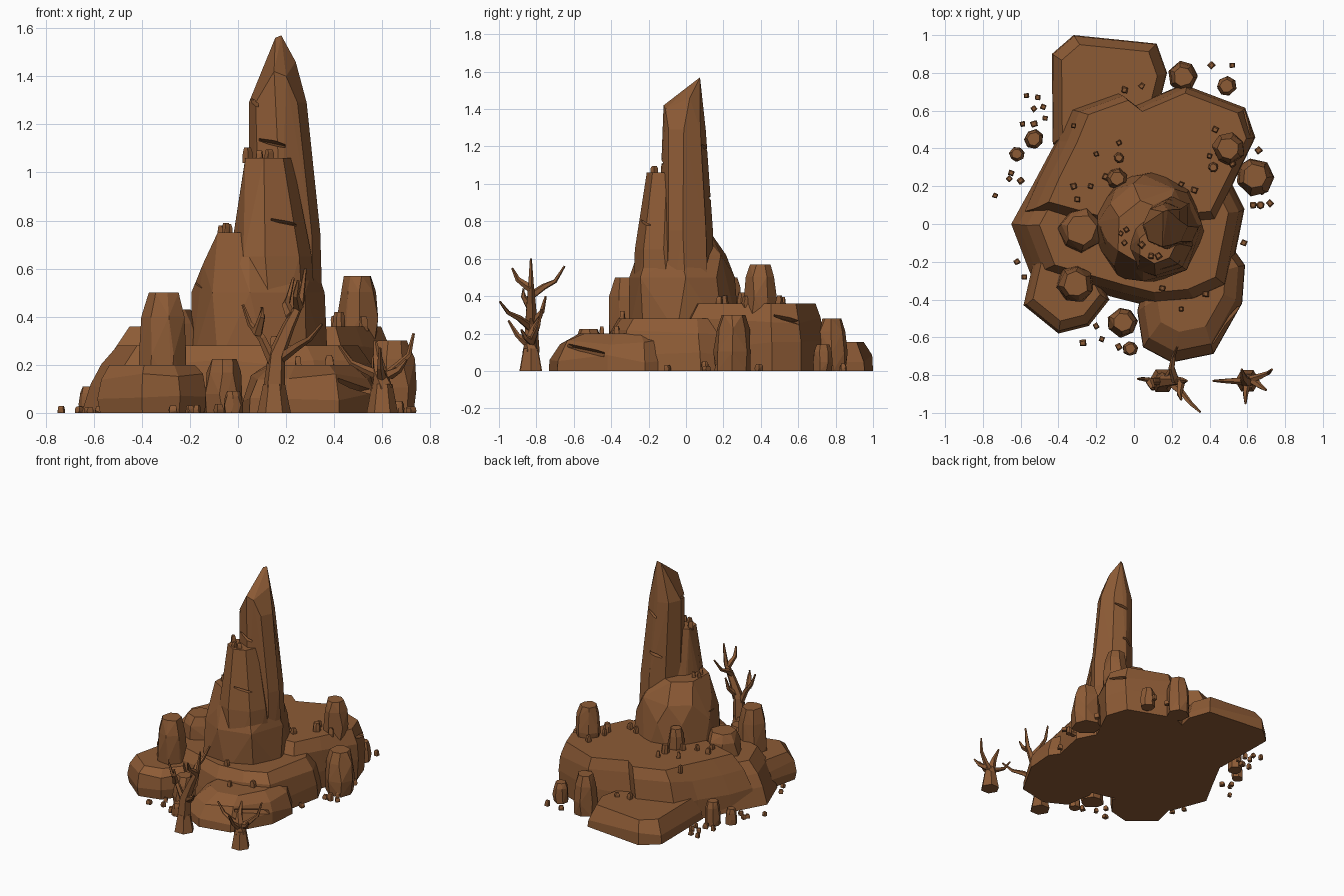
import bpy, bmesh, math, random
from mathutils import Vector

if "Cube" in bpy.data.objects:
    bpy.data.objects.remove(bpy.data.objects["Cube"])

random.seed(4)
rock_mat = bpy.data.materials.new("rock brown")
rock_mat.diffuse_color = (0.265, 0.104, 0.036, 1)
rock_mat.use_nodes = True
rock_mat.node_tree.nodes["Principled BSDF"].inputs["Base Color"].default_value = rock_mat.diffuse_color


def finish(name, bm):
    bmesh.ops.recalc_face_normals(bm, faces=bm.faces)
    me = bpy.data.meshes.new(name)
    bm.to_mesh(me)
    bm.free()
    ob = bpy.data.objects.new(name, me)
    me.materials.append(rock_mat)
    bpy.context.collection.objects.link(ob)
    return ob


def hull(name, pts):
    """Chiselled convex rock around a cloud of points."""
    bm = bmesh.new()
    for p in pts:
        bm.verts.new(p)
    res = bmesh.ops.convex_hull(bm, input=bm.verts)
    junk = set(res["geom_interior"] + res["geom_unused"])
    bmesh.ops.delete(bm, geom=[g for g in junk if isinstance(g, bmesh.types.BMVert)], context='VERTS')
    bmesh.ops.dissolve_limit(bm, angle_limit=0.06, verts=bm.verts, edges=bm.edges)
    return finish(name, bm)


def ring(x, y, z, r, n, jit=0.1, turn=0.0):
    out = []
    for i in range(n):
        a = turn + (i + random.uniform(-0.15, 0.15)) * math.tau / n
        k = r * (1 + random.uniform(-jit, jit))
        out.append((x + k * math.cos(a), y + k * math.sin(a), z))
    return out


def slab(name, outline, rings):
    """Flat-topped plateau: outline scaled about its middle and shifted at each height (z, scale, dx, dy)."""
    cx = sum(p[0] for p in outline) / len(outline)
    cy = sum(p[1] for p in outline) / len(outline)
    bm = bmesh.new()
    n = len(outline)
    rows = []
    for k, (z, s, dx, dy) in enumerate(rings):
        row = []
        for x, y in outline:
            mid = 0 < k < len(rings) - 1
            zz = z + (random.uniform(-0.025, 0.025) if mid else 0)
            row.append(bm.verts.new((cx + (x - cx) * s + dx, cy + (y - cy) * s + dy, zz)))
        rows.append(row)
    for a, b in zip(rows, rows[1:]):
        for i in range(n):
            j = (i + 1) % n
            bm.faces.new((a[i], a[j], b[j], b[i]))
    bm.faces.new(rows[0][::-1])
    bm.faces.new(rows[-1])
    return finish(name, bm)


def pillar(name, x, y, z, r, h, n=7):
    t = random.random() * 6
    pts = []
    for f, s in ((0, 0.97), (0.35, 1.0), (0.75, 0.9), (1, 0.66)):
        pts += ring(x, y, z + f * h, r * s, n, 0.08, t)
    return hull(name, pts)


def crack(target, x, y, z, angle, w, t=0.02, depth=0.05):
    """Cut a thin wedge-shaped gouge; angle is the outward direction."""
    o = Vector((math.cos(angle), math.sin(angle), 0))
    s = Vector((-o.y, o.x, 0))
    c = Vector((x, y, z))
    up = Vector((0, 0, 1))
    out = c + o * 0.12
    k = t * (depth + 0.12) / depth
    cut = hull("crack_cutter", [c - o * depth + s * w * 0.6, c - o * depth - s * w * 0.6 + up * t,
                                out + s * w - up * k * 0.4, out + s * w + up * k * 0.3,
                                out - s * w + up * k * 1.1, out - s * w + up * k * 0.4])
    cut.hide_render = True
    cut.display_type = 'WIRE'
    m = target.modifiers.new("crack", 'BOOLEAN')
    m.object = cut
    m.operation = 'DIFFERENCE'
    m.solver = 'EXACT'


# base plateaus
upper = slab("upper_plateau", [(-.6, .06), (-.53, .22), (-.42, .44), (-.35, .61), (-.1, .7), (-.01, .63),
                               (.26, .745), (.59, .62), (.645, .46), (.52, .2), (.42, 0), (-.2, -.05)],
             [(0, .98, 0, 0), (.14, .98, .01, 0), (.27, .93, .035, 0), (.36, .84, .05, .005)])
slab("lower_plateau", [(-.65, 0), (-.55, -.26), (-.1, -.39), (.1, -.44), (.32, -.42), (.5, -.34),
                       (.585, .08), (.5, .25), (-.38, .5), (-.54, .2)],
     [(0, 1, 0, 0), (.1, .965, .015, 0), (.2, .91, .025, 0), (.28, .81, .03, .01)])
slab("back_shelf", [(-.43, .42), (-.435, .9), (-.32, 1), (.12, .955), (.175, .8), (.1, .5)],
     [(0, 1, 0, 0), (.07, .98, 0, 0), (.155, .83, 0, -.01)])
front = slab("front_right_shelf", [(.02, -.46), (.05, -.65), (.2, -.73), (.42, -.685), (.57, -.42),
                                   (.585, -.22), (.5, -.1), (.1, -.15)],
             [(0, 1.01, 0, 0), (.06, 1, 0, 0), (.15, .88, 0, .02), (.2, .64, 0, .05)])
slab("front_left_shelf", [(-.585, -.43), (-.53, -.19), (-.4, -.15), (-.2, -.27), (-.13, -.4),
                          (-.24, -.54), (-.4, -.58)],
     [(0, .95, 0, 0), (.08, 1, 0, 0), (.14, .93, 0, 0), (.2, .78, 0, .02)])

# stepped crag, three tiers
low = hull("low_tier", ring(.08, -.02, .2, .30, 9, .04) + ring(.08, -.02, .5, .285, 8, .05)
           + ring(.08, -.01, .62, .24, 7, .06) + ring(.06, -.05, .75, .17, 7, .05))
mid = hull("middle_tier", ring(.13, -.09, .25, .2, 8, .04) + ring(.13, -.11, .65, .17, 8, .05)
           + ring(.12, -.11, 1.06, .1, 7, .06))
spire = hull("tall_spire", ring(.205, 0, .2, .155, 8, .03) + ring(.195, 0, .75, .145, 8, .03)
             + ring(.165, -.01, 1.29, .118, 8, .03)
             + [(.18, .075, 1.57), (.155, .065, 1.56), (.15, -.12, 1.42), (.2, -.11, 1.4), (.24, .02, 1.46)])

# gouges in the rock walls
for target, x, y, z, deg, w in ((spire, .06, -.06, 1.28, 215, .06), (spire, .14, -.12, 1.11, 262, .08),
                                (spire, .2, .1, 1.18, 85, .06), (spire, .16, .12, .9, 100, .06),
                                (mid, .2, -.24, .78, 290, .09), (low, -.2, -.07, .52, 190, .08)):
    crack(target, x, y, z, math.radians(deg), w)
crack(front, .49, -.54, .09, math.radians(-33), .17, .035)
crack(upper, .61, .54, .26, math.radians(25), .1, .03)

# standing stones: x, y, base z, radius, height
for i, s in enumerate(((-.31, -.32, .1, .1, .4), (-.28, -.03, .2, .12, .23), (.5, .4, .3, .085, .27),
                       (.64, .25, 0, .1, .3), (-.06, -.52, 0, .08, .225), (-.02, -.66, 0, .04, .09),
                       (-.53, .45, 0, .052, .17), (-.62, .37, 0, .04, .11), (.26, .78, 0, .08, .28),
                       (.49, .73, 0, .052, .14), (-.09, .24, .3, .055, .2), (.67, .1, 0, .022, .05),
                       (-.08, .35, .33, .028, .09), (.42, .3, .33, .028, .09))):
    pillar("standing_stone_%d" % i, *s)

# pebbles by resting height
pebbles = {
    0: [(-.57, .68), (-.51, .67), (-.53, .61), (-.48, .62), (-.59, .53), (-.53, .53), (-.47, .56),
        (-.65, .27), (-.6, .23), (-.66, .24), (-.735, .15), (-.62, -.2), (-.58, -.28), (.41, .84),
        (.52, .84), (.66, .39), (.68, .17), (.63, .1), (.72, .11), (.58, -.1), (-.27, -.63),
        (-.2, -.54), (-.17, -.61), (-.08, -.65)],
    .15: [(.04, .73), (-.05, .71)],
    .2: [(.25, -.45), (.38, -.37)],
    .28: [(.15, -.34)],
    .36: [(-.2, .37), (-.08, .43), (-.15, .25), (-.23, .2), (.25, .21), (.32, .18), (.4, .36),
          (.43, .5), (.52, .32), (-.32, .52), (-.32, .2), (-.3, .13)],
    .75: [(-.05, -.1), (-.07, -.05), (-.04, -.03)],
    1.06: [(.09, -.17), (.13, -.17), (.04, -.11)],
}
for z, spots in pebbles.items():
    for x, y in spots:
        pillar("pebble", x, y, max(0, z - .02), random.uniform(.016, .023),
               random.uniform(.025, .04) + (.025 if z else 0), 4)


def limb(bm, path, r0, r1, n=5):
    """Tapered angular branch along a path."""
    pts = [Vector(p) for p in path]
    rows = []
    for i, p in enumerate(pts):
        d = pts[min(i + 1, len(pts) - 1)] - pts[max(i - 1, 0)]
        q = d.to_track_quat('Z', 'Y')
        r = r0 + (r1 - r0) * i / (len(pts) - 1)
        rows.append([bm.verts.new(p + q @ Vector((r * math.cos(a * math.tau / n), r * math.sin(a * math.tau / n), 0)))
                     for a in range(n)])
    for a, b in zip(rows, rows[1:]):
        for i in range(n):
            j = (i + 1) % n
            bm.faces.new((a[i], a[j], b[j], b[i]))
    bm.faces.new(rows[0][::-1])
    bm.faces.new(rows[-1])


def tree(name, x, y, foot, trunk, branches):
    bm = bmesh.new()
    limb(bm, [(x, y, 0), (x, y, .12)], foot, foot * .65, 6)
    for path, r in [(trunk, foot * .68)] + [(b, .023) for b in branches]:
        limb(bm, [(x + a, y + b, c) for a, b, c in path], r, .006)
    finish(name, bm)


# bare dead trees
tree("tall_dead_tree", .15, -.83, .07,
     [(0, 0, .1), (.01, 0, .24), (.06, 0, .36), (.11, 0, .46), (.13, 0, .6)],
     [[(0, 0, .2), (-.05, 0, .31), (-.1, .01, .37), (-.13, .01, .45)],
      [(.07, 0, .4), (.05, .07, .45), (.06, .13, .48), (.08, .18, .56)],
      [(.03, 0, .23), (.1, -.06, .28), (.15, -.12, .31), (.2, -.165, .37)],
      [(.1, 0, .44), (.09, -.07, .49), (.1, -.1, .55)],
      [(-.07, 0, .33), (-.05, -.04, .4), (-.05, -.04, .44)],
      [(.02, 0, .25), (.05, .06, .32), (.06, .08, .4)]])
tree("short_dead_tree", .6, -.83, .065,
     [(0, 0, .1), (-.01, 0, .17), (-.02, .02, .23), (-.03, .06, .3)],
     [[(0, 0, .14), (.06, .02, .19), (.11, .04, .24), (.13, .06, .33)],
      [(0, 0, .15), (-.07, 0, .18), (-.13, 0, .21), (-.18, 0, .28)],
      [(0, 0, .13), (-.01, -.07, .19), (-.01, -.12, .27)],
      [(.03, 0, .16), (.07, -.03, .18), (.1, -.05, .22)]])
